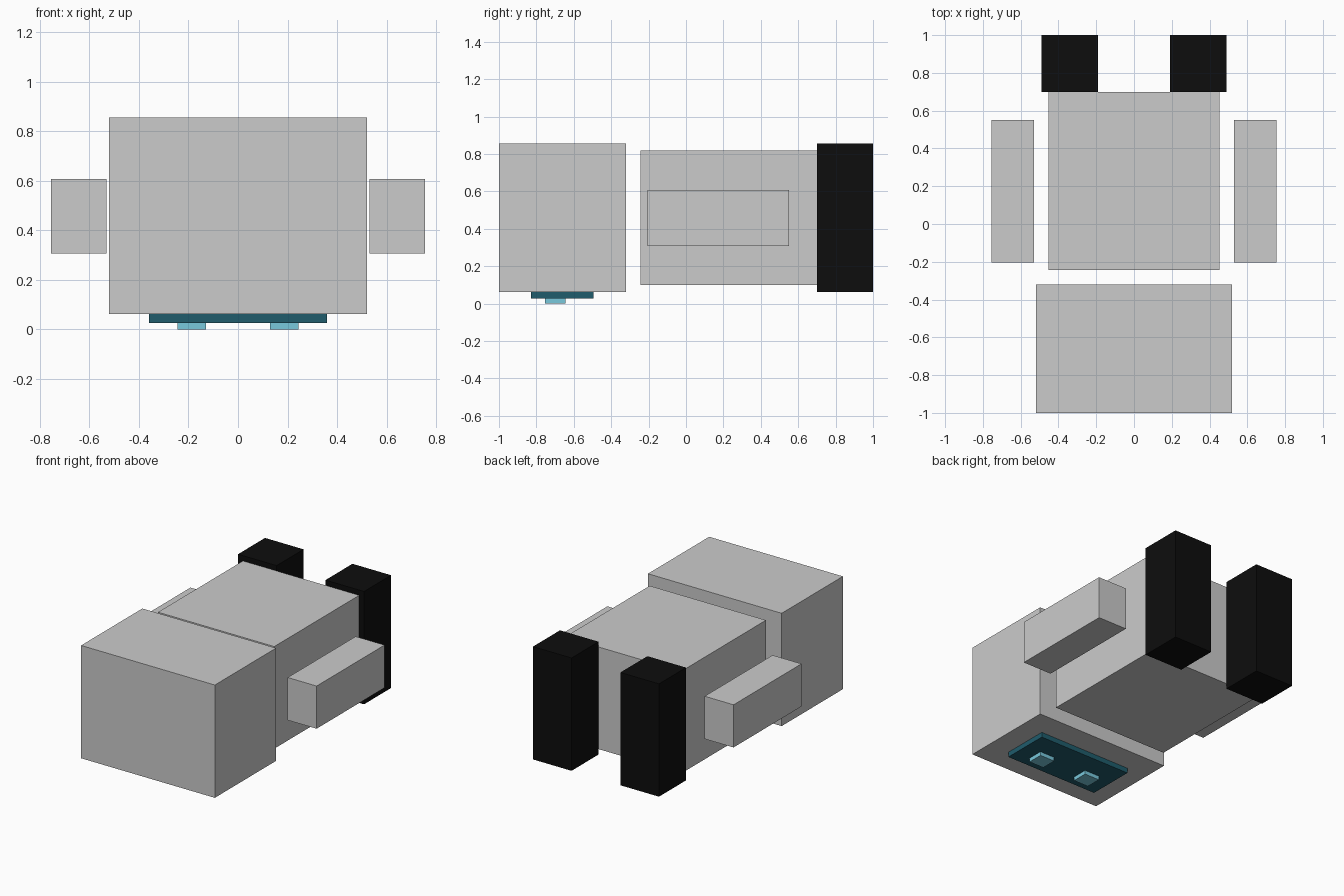
import bpy

if "Cube" in bpy.data.objects:
    bpy.data.objects.remove(bpy.data.objects["Cube"])


def material(name, color):
    mat = bpy.data.materials.new(name)
    mat.diffuse_color = (*color, 1.0)
    mat.use_nodes = True
    mat.node_tree.nodes["Principled BSDF"].inputs["Base Color"].default_value = mat.diffuse_color
    return mat


def box(name, xs, ys, zs, mat=None):
    """Axis-aligned box from its min/max extents."""
    spans = (xs, ys, zs)
    bpy.ops.mesh.primitive_cube_add(size=1, location=[(a + b) / 2 for a, b in spans])
    obj = bpy.context.object
    obj.name = name
    obj.scale = [b - a for a, b in spans]
    bpy.ops.object.transform_apply(location=False, rotation=False, scale=True)
    if mat:
        obj.data.materials.append(mat)
    return obj


def pair(name, xs, ys, zs, mat=None):
    """The same box on the right and mirrored on the left."""
    box("right_" + name, xs, ys, zs, mat)
    box("left_" + name, (-xs[1], -xs[0]), ys, zs, mat)


black = material("black", (0.004, 0.004, 0.004))
teal = material("dark_teal", (0.014, 0.107, 0.15))
cyan = material("light_cyan", (0.19, 0.578, 0.716))

# Head with face plate and eyes on its underside
box("head", (-0.52, 0.52), (-1.0, -0.32), (0.062, 0.855))
box("face_plate", (-0.36, 0.36), (-0.83, -0.495), (0.027, 0.062), teal)
pair("eye", (0.13, 0.245), (-0.755, -0.645), (0.0, 0.027), cyan)

# Torso and arms
box("torso", (-0.452, 0.452), (-0.243, 0.70), (0.10, 0.818))
pair("arm", (0.53, 0.755), (-0.205, 0.55), (0.307, 0.607))

# Legs at the back
pair("leg", (0.19, 0.49), (0.70, 1.0), (0.062, 0.855), black)
